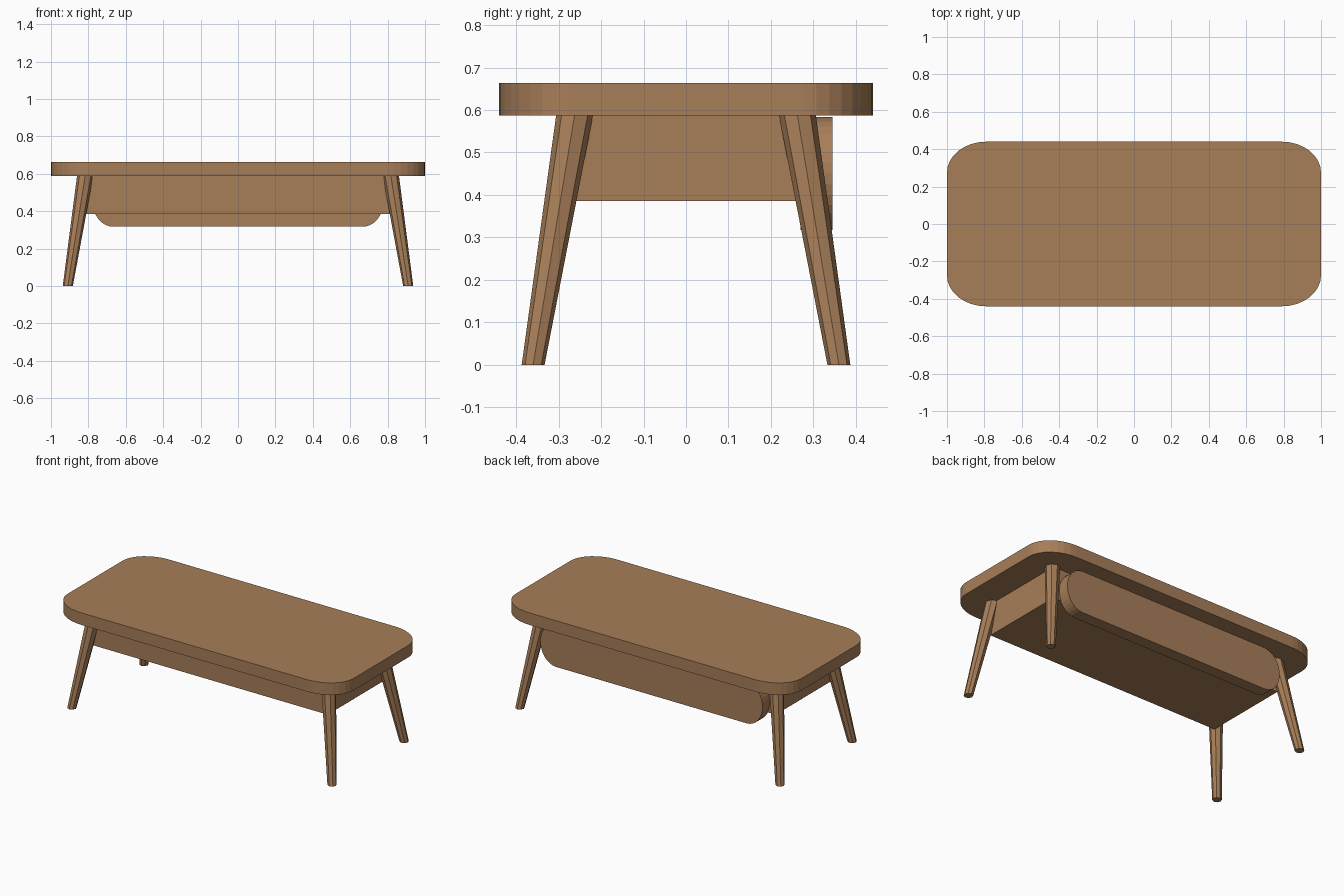
import bpy, bmesh, math

if "Cube" in bpy.data.objects:
    bpy.data.objects.remove(bpy.data.objects["Cube"])

wood = bpy.data.materials.new("brown wood")
wood.diffuse_color = (0.39, 0.21, 0.10, 1)
wood.use_nodes = True
wood.node_tree.nodes["Principled BSDF"].inputs["Base Color"].default_value = wood.diffuse_color


def make_object(name, bm):
    bmesh.ops.recalc_face_normals(bm, faces=bm.faces)
    mesh = bpy.data.meshes.new(name)
    bm.to_mesh(mesh)
    bm.free()
    mesh.materials.append(wood)
    obj = bpy.data.objects.new(name, mesh)
    bpy.context.collection.objects.link(obj)
    return obj


def loft(name, rings):
    """Solid between two rings with the same number of points."""
    bm = bmesh.new()
    a, b = [[bm.verts.new(p) for p in ring] for ring in rings]
    n = len(a)
    for i in range(n):
        j = (i + 1) % n
        bm.faces.new((a[i], a[j], b[j], b[i]))
    bm.faces.new(a)
    bm.faces.new(b)
    return make_object(name, bm)


def rounded_outline(hx, hy, rx, ry, seg=8):
    """Rectangle outline with elliptical corners."""
    pts = []
    for k, (sx, sy) in enumerate(((1, 1), (-1, 1), (-1, -1), (1, -1))):
        for i in range(seg + 1):
            t = math.pi / 2 * (k + i / seg)
            p = (sx * (hx - rx) + rx * math.cos(t), sy * (hy - ry) + ry * math.sin(t))
            if not pts or math.dist(p, pts[-1]) > 1e-5:
                pts.append(p)
    if math.dist(pts[0], pts[-1]) < 1e-5:
        pts.pop()
    return pts


# Table top
outline = rounded_outline(1.0, 0.44, 0.21, 0.165)
loft("table_top", [[(x, y, z) for x, y in outline] for z in (0.587, 0.663)])

# Box under the top
outline = [(0.82, 0.275), (-0.82, 0.275), (-0.82, -0.275), (0.82, -0.275)]
loft("storage_box", [[(x, y, z) for x, y in outline] for z in (0.386, 0.588)])

# Round-ended panel on the back of the box
outline = rounded_outline(0.777, 0.133, 0.11, 0.133)
loft("back_panel", [[(x, y, 0.45 + z) for x, z in outline] for y in (0.27, 0.345)])

# Splayed, tapered eight-sided legs
for sx, side in ((-1, "left"), (1, "right")):
    for sy, end in ((-1, "front"), (1, "back")):
        rings = []
        for cx, cy, r, z in ((0.91, 0.36, 0.027, 0), (0.817, 0.262, 0.0435, 0.59)):
            rings.append([(sx * cx + r * math.cos(i * math.pi / 4),
                           sy * cy + r * math.sin(i * math.pi / 4), z) for i in range(8)])
        loft(f"{end}_{side}_leg", rings)
